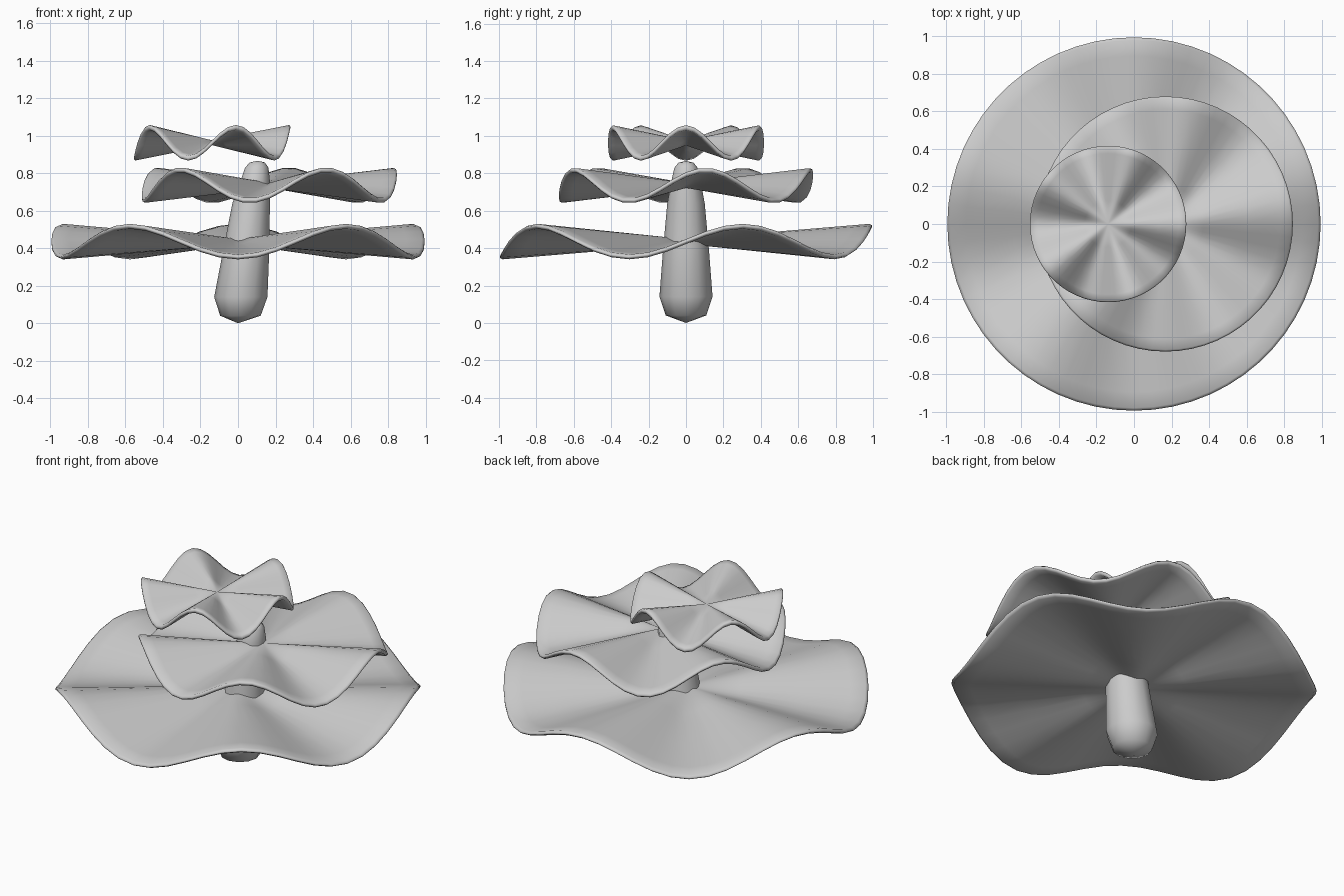
import bpy, bmesh
from math import sin, cos, pi, radians

if "Cube" in bpy.data.objects:
    bpy.data.objects.remove(bpy.data.objects["Cube"])


def finish(bm, name, angle):
    bmesh.ops.recalc_face_normals(bm, faces=bm.faces)
    me = bpy.data.meshes.new(name)
    bm.to_mesh(me)
    bm.free()
    ob = bpy.data.objects.new(name, me)
    bpy.context.collection.objects.link(ob)
    bpy.ops.object.select_all(action='DESELECT')
    ob.select_set(True)
    bpy.context.view_layer.objects.active = ob
    bpy.ops.object.shade_smooth_by_angle(angle=radians(angle))


def loft(bm, rings, start, end):
    # Skin a list of vertex rings and close both ends with fans
    n = len(rings[0])
    for a, b in zip(rings, rings[1:]):
        for i in range(n):
            j = (i + 1) % n
            bm.faces.new((a[i], a[j], b[j], b[i]))
    for c, r in ((start, rings[0]), (end, rings[-1])):
        for i in range(n):
            bm.faces.new((c, r[i], r[(i + 1) % n]))


def ruffled_cap(name, cx, z, radius, phase, waves=5, amp=0.083, thick=0.026, n=60):
    # Wavy disc whose ripples grow steadily from the centre to the rim
    bm = bmesh.new()
    half = thick / 2
    profile = [(0.3, half), (0.65, half), (0.9, half), (0.985, half), (1.0, 0.3 * half),
               (1.0, -0.3 * half), (0.985, -half), (0.9, -half), (0.65, -half), (0.3, -half)]
    rings = []
    for f, dz in profile:
        ring = []
        for i in range(n):
            t = 2 * pi * i / n
            ring.append(bm.verts.new((cx + radius * f * cos(t), radius * f * sin(t),
                                      z + dz + amp * f * sin(waves * t + phase))))
        rings.append(ring)
    loft(bm, rings, bm.verts.new((cx, 0, z + half)), bm.verts.new((cx, 0, z - half)))
    finish(bm, name, 80)


# Three stacked ruffled caps, each turned a little further
ruffled_cap("lower_cap", 0.0, 0.435, 0.995, 0)
ruffled_cap("middle_cap", 0.167, 0.735, 0.68, pi / 4)
ruffled_cap("upper_cap", -0.138, 0.962, 0.417, pi / 2)

# Leaning, tapering stem with rounded ends: (height, centre x, radius)
stem = [(0.04, 0.013, 0.108), (0.14, 0.015, 0.142), (0.4, 0.045, 0.122), (0.64, 0.07, 0.1),
        (0.76, 0.092, 0.078), (0.83, 0.1, 0.062), (0.857, 0.103, 0.04)]
bm = bmesh.new()
rings = [[bm.verts.new((x + r * cos(2 * pi * i / 12), r * sin(2 * pi * i / 12), z))
          for i in range(12)] for z, x, r in stem]
loft(bm, rings, bm.verts.new((0.0, 0, 0.0)), bm.verts.new((0.105, 0, 0.866)))
finish(bm, "stem", 60)
